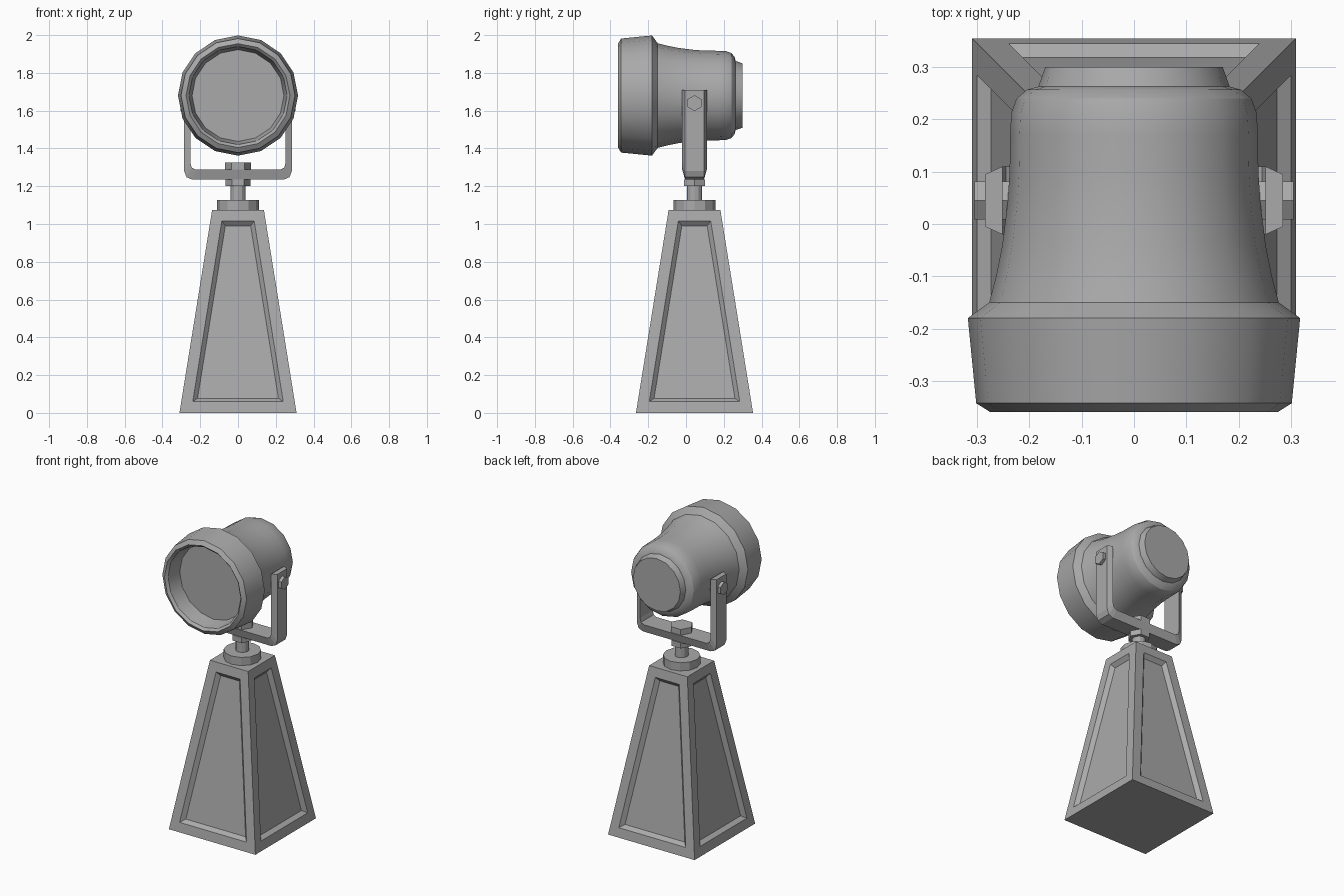
import bpy, bmesh, math
from mathutils import Matrix, Vector

if "Cube" in bpy.data.objects:
    bpy.data.objects.remove(bpy.data.objects["Cube"])

CY = 0.045      # y of the pedestal and yoke axis
LAMP_Z = 1.68   # height of the lamp axis

grey = bpy.data.materials.new("grey_metal")
grey.use_nodes = True
grey.diffuse_color = (0.4, 0.4, 0.4, 1)
grey.node_tree.nodes["Principled BSDF"].inputs["Base Color"].default_value = (0.4, 0.4, 0.4, 1)


def finish(bm, name, smooth=False):
    bmesh.ops.recalc_face_normals(bm, faces=bm.faces)
    mesh = bpy.data.meshes.new(name)
    bm.to_mesh(mesh)
    bm.free()
    mesh.materials.append(grey)
    obj = bpy.data.objects.new(name, mesh)
    bpy.context.collection.objects.link(obj)
    if smooth:
        bpy.ops.object.select_all(action='DESELECT')
        obj.select_set(True)
        bpy.context.view_layer.objects.active = obj
        bpy.ops.object.shade_smooth_by_angle(angle=math.radians(28))
    return obj


def prism(name, sides, radius, start, end, turn=0, smooth=False):
    """Straight prism running from one point to another."""
    start, end = Vector(start), Vector(end)
    axis = end - start
    rot = axis.to_track_quat('Z', 'Y').to_matrix().to_4x4()
    bm = bmesh.new()
    bmesh.ops.create_cone(
        bm, cap_ends=True, segments=sides, radius1=radius, radius2=radius, depth=axis.length,
        matrix=Matrix.Translation((start + end) / 2) @ rot @ Matrix.Rotation(turn, 4, 'Z'))
    return finish(bm, name, smooth)


# Tapered pedestal with a sunken panel on each side
bm = bmesh.new()
rings = []
for half, z in ((0.31, 0), (0.137, 1.075)):
    rings.append([bm.verts.new((sx * half, CY + sy * half, z))
                  for sx, sy in ((-1, -1), (1, -1), (1, 1), (-1, 1))])
bm.faces.new(rings[0])
bm.faces.new(rings[1])
sides = [bm.faces.new((rings[0][i], rings[0][(i + 1) % 4], rings[1][(i + 1) % 4], rings[1][i]))
         for i in range(4)]
bmesh.ops.recalc_face_normals(bm, faces=bm.faces)
bmesh.ops.inset_individual(bm, faces=sides, thickness=0.06, use_even_offset=True)
bmesh.ops.inset_individual(bm, faces=sides, thickness=0.022, depth=-0.024, use_even_offset=True)
finish(bm, "pedestal")

# Swivel: collar, stem, nut and bolt head
prism("collar", 12, 0.11, (0, CY, 1.07), (0, CY, 1.128))
prism("swivel_stem", 12, 0.04, (0, CY, 1.12), (0, CY, 1.25), smooth=True)
prism("lower_nut", 6, 0.065, (0, CY, 1.2), (0, CY, 1.236), turn=math.pi / 2)
prism("upper_bolt_head", 6, 0.07, (0, CY, 1.28), (0, CY, 1.325), turn=math.pi / 2)

# U-shaped yoke: outer face narrower than the inner face
half_path = [  # outer x, z, inner x, z
    (0.285, 1.71, 0.252, 1.71),
    (0.285, 1.28, 0.252, 1.325),
    (0.273, 1.248, 0.245, 1.299),
    (0.243, 1.235, 0.225, 1.288),
]
path = half_path + [(-a, b, -c, d) for a, b, c, d in reversed(half_path)]
bm = bmesh.new()
loops = []
for ox, oz, ix, iz in path:
    loops.append([bm.verts.new(p) for p in (
        (ox, CY - 0.05, oz), (ox, CY + 0.05, oz), (ix, CY + 0.065, iz), (ix, CY - 0.065, iz))])
for a, b in zip(loops, loops[1:]):
    for i in range(4):
        j = (i + 1) % 4
        bm.faces.new((a[i], a[j], b[j], b[i]))
bm.faces.new(loops[0])
bm.faces.new(loops[-1])
finish(bm, "yoke")

# Pivot bolts
for side, label in ((1, "left"), (-1, "right")):
    bolt = prism(label + "_pivot_bolt", 6, 0.042, (side * 0.22, CY, LAMP_Z - 0.04),
                 (side * 0.305, CY, LAMP_Z - 0.04))
    # Stand each hexagon on a corner
    zs = [v.co.z for v in bolt.data.vertices]
    if max(zs) - min(zs) < 0.08:
        pivot = Vector((0, CY, LAMP_Z - 0.04))
        turn = Matrix.Translation(pivot) @ Matrix.Rotation(math.pi / 6, 4, 'X')
        bolt.data.transform(turn @ Matrix.Translation(-pivot))

# Lamp housing turned about the y axis, with a recessed lens
profile = [  # radius, y
    (0, 0.3), (0.17, 0.3), (0.183, 0.263), (0.205, 0.257), (0.225, 0.24), (0.235, 0.212),
    (0.237, 0.17), (0.238, 0.1), (0.242, 0.04), (0.252, -0.04), (0.264, -0.1), (0.277, -0.15),
    (0.318, -0.18), (0.302, -0.343), (0.275, -0.36), (0.26, -0.345), (0.243, -0.25), (0, -0.25),
]
bm = bmesh.new()
verts = [bm.verts.new((0, y, LAMP_Z + r)) for r, y in profile]
edges = [bm.edges.new(pair) for pair in zip(verts, verts[1:])]
bmesh.ops.spin(bm, geom=verts + edges, cent=(0, 0, LAMP_Z), axis=(0, 1, 0),
               angle=math.tau, steps=16)
bmesh.ops.remove_doubles(bm, verts=bm.verts, dist=0.0005)
finish(bm, "lamp_housing", smooth=True)
